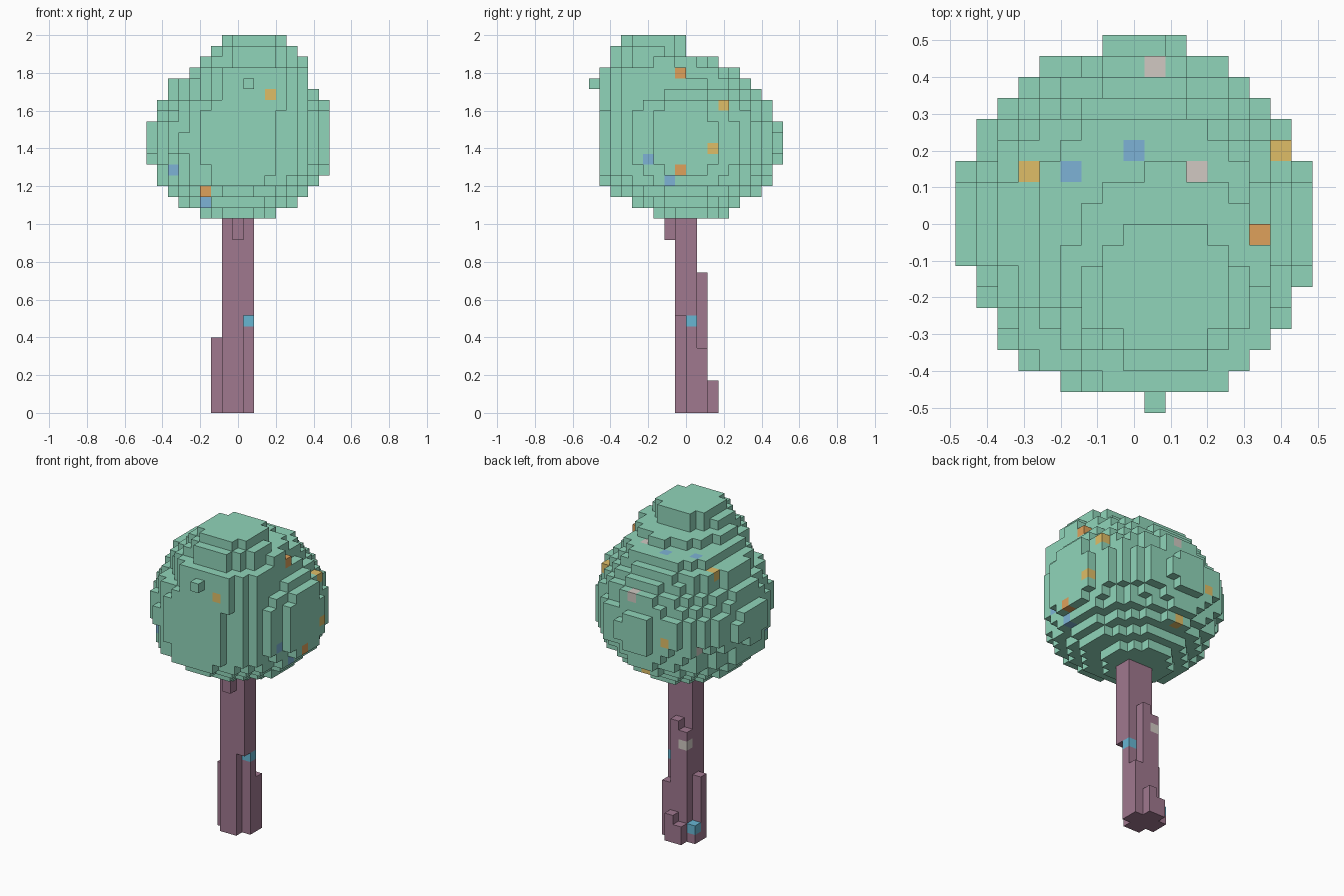
import bpy, bmesh
from mathutils import Vector

if "Cube" in bpy.data.objects:
    bpy.data.objects.remove(bpy.data.objects["Cube"], do_unlink=True)

V = 2 / 35                      # size of one block
ORIGIN = Vector((-8.5, -9, 0))  # grid corner, in blocks


def material(name, rgb):
    m = bpy.data.materials.new(name)
    m.diffuse_color = (*rgb, 1)
    m.use_nodes = True
    b = m.node_tree.nodes["Principled BSDF"]
    b.inputs["Base Color"].default_value = (*rgb, 1)
    b.inputs["Roughness"].default_value = 0.9
    return m


COLOURS = {
    "leaf green": (0.280, 0.665, 0.490),
    "bark mauve": (0.350, 0.188, 0.275),
    "fruit orange": (0.740, 0.357, 0.105),
    "fruit yellow": (0.740, 0.515, 0.137),
    "flower blue": (0.207, 0.450, 0.675),
    "bark blue": (0.137, 0.468, 0.650),
    "blossom pale": (0.636, 0.584, 0.541),
}
MATS = {n: material(n, c) for n, c in COLOURS.items()}

# Each block side: outward direction and its two in-plane axes
SIDES = []
for a in range(3):
    for s in (0, 1):
        n = Vector((0, 0, 0))
        n[a] = 2 * s - 1
        u, w = Vector((0, 0, 0)), Vector((0, 0, 0))
        u[(a + 1) % 3], w[(a + 2) % 3] = 1, 1
        SIDES.append((n, s, (u, w) if s else (w, u)))


def build_blocks(name, blocks):
    """Skin a {cell: colour} dictionary, keeping only the exposed sides."""
    me = bpy.data.meshes.new(name)
    names = sorted(set(blocks.values()))
    for n in names:
        me.materials.append(MATS[n])
    bm = bmesh.new()
    corners = {}

    def corner(p):
        key = tuple(int(c) for c in p)
        if key not in corners:
            corners[key] = bm.verts.new((p + ORIGIN) * V)
        return corners[key]

    for cell, colour in blocks.items():
        c = Vector(cell)
        for n, s, (u, w) in SIDES:
            if tuple(int(q) for q in c + n) in blocks:
                continue
            p = c + n * s
            f = bm.faces.new([corner(q) for q in (p, p + u, p + u + w, p + w)])
            f.material_index = names.index(colour)
    bm.to_mesh(me)
    bm.free()
    ob = bpy.data.objects.new(name, me)
    bpy.context.collection.objects.link(ob)


def fill(blocks, colour, x0, x1, y0, y1, z0, z1):
    for x in range(x0, x1):
        for y in range(y0, y1):
            for z in range(z0, z1):
                blocks[x, y, z] = colour


def add_slice(blocks, k, x0, x1, y0, y1):
    """Fill one layer with the cells whose centres lie in an oval."""
    cx, cy, rx, ry = (x0 + x1) / 2, (y0 + y1) / 2, (x1 - x0) / 2, (y1 - y0) / 2
    for i in range(17):
        for j in range(1, 18):   # the front is cut flat
            if ((i + .5 - cx) / rx) ** 2 + ((j + .5 - cy) / ry) ** 2 <= 1:
                blocks[i, j, k] = "leaf green"


# Crown: one rounded slice per layer, from the bottom (x0, x1, y0, y1)
LAYERS = [
    (5, 12, 6, 13), (3.1, 13.9, 4.1, 13.9), (2.2, 14.9, 2.2, 15.8),
    (1.1, 15.95, 1.2, 16.7), (1.1, 16.7, 0.9, 16.9), (0.4, 17.0, 0.7, 17.6),
    (0.19, 17.1, 0.7, 17.77), (0.19, 17.1, 0.7, 17.77), (0.3, 17.0, 0.7, 17.7),
    (0.8, 16.95, 0.7, 16.9), (1.2, 16.7, 1.0, 16.75), (2.2, 15.8, 1.8, 15.8),
    (2.2, 14.9, 2.5, 15.0), (3.6, 14.4, 2, 14.4), (5.2, 14.65, 2, 11.6),
    (6, 14, 2, 9), (7, 13, 3, 9),
]
crown = {}
for k, extents in enumerate(LAYERS, 18):
    add_slice(crown, k, *extents)
for k in range(28, 32):          # upper front bulge
    add_slice(crown, k, 4.8, 15.2, 0.8, 11.2)
crown[9, 0, 30] = "leaf green"   # small bump on the front
del crown[2, 14, 23]             # notch showing a blossom

# Coloured blocks: None marks the axis along which the outer block is found
SPOTS = [
    ("fruit yellow", (11, None, 29), min), ("flower blue", (2, None, 22), min),
    ("fruit orange", (5, None, 20), min), ("flower blue", (5, None, 19), min),
    ("fruit yellow", (None, 11, 24), max), ("flower blue", (None, 5, 23), max),
    ("fruit orange", (None, 8, 22), max), ("flower blue", (None, 7, 21), max),
    ("blossom pale", (9, 16, None), max), ("flower blue", (5, 11, None), max),
    ("flower blue", (8, 12, None), max), ("blossom pale", (11, 11, None), max),
    ("fruit yellow", (5, None, 24), max), ("fruit yellow", (8, None, 20), max),
]
for colour, pat, pick in SPOTS:
    cell = pick(c for c in crown if all(p is None or p == q for p, q in zip(pat, c)))
    crown[cell] = colour
crown[14, 8, 31] = "fruit orange"
crown[15, 12, 28] = "fruit yellow"
crown[3, 11, 30] = "fruit yellow"
crown[3, 14, 23] = "blossom pale"
build_blocks("crown", crown)

# Trunk: a square post with ridges and root steps
trunk = {}
for box in [
    (7, 9, 8, 10, 0, 18), (9, 10, 9, 10, 0, 18), (9, 10, 8, 9, 9, 18),  # post
    (8, 9, 7, 8, 16, 18),                                               # branch stub
    (6, 7, 9, 10, 0, 7),                                                # side ridge
    (8, 9, 10, 11, 0, 13), (7, 8, 10, 11, 0, 12), (9, 10, 10, 11, 0, 6),  # back ridges
    (8, 9, 11, 12, 0, 3), (7, 8, 11, 12, 0, 2), (6, 7, 10, 11, 0, 2),   # roots
]:
    fill(trunk, "bark mauve", *box)
trunk[9, 9, 8] = "bark blue"
trunk[6, 10, 1] = "bark blue"
trunk[7, 10, 10] = "blossom pale"
build_blocks("trunk", trunk)
